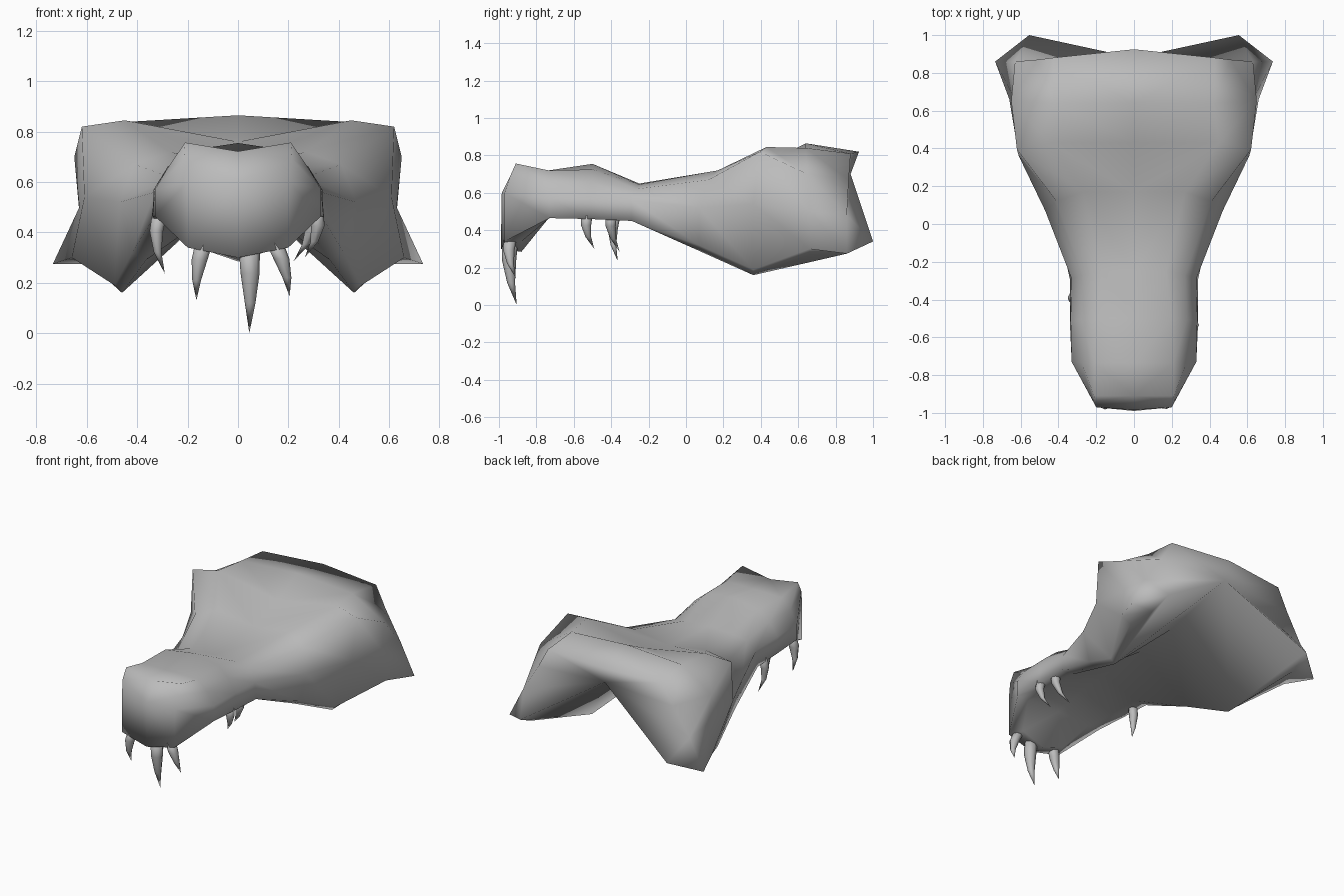
import bpy, bmesh, math
from mathutils import Vector

cube = bpy.data.objects.get("Cube")
if cube:
    bpy.data.objects.remove(cube)

bone = bpy.data.materials.new("bone_grey")
bone.use_nodes = True
bone.diffuse_color = (0.5, 0.5, 0.5, 1)
bone.node_tree.nodes["Principled BSDF"].inputs["Base Color"].default_value = (0.5, 0.5, 0.5, 1)


def finish(bm, name):
    """Turn a bmesh into a smooth bone object."""
    bmesh.ops.recalc_face_normals(bm, faces=bm.faces)
    for face in bm.faces:
        face.smooth = True
    mesh = bpy.data.meshes.new(name)
    bm.to_mesh(mesh)
    bm.free()
    mesh.materials.append(bone)
    obj = bpy.data.objects.new(name, mesh)
    bpy.context.collection.objects.link(obj)


def half_section(bm, y_top, y_side, crown, ridge, brow, side, rim, inset, palate=None):
    """Half ring from the top centre, over the brow and rim, to the palate centre."""
    points = [(0, y_top, crown),
              (ridge[0], y_top, ridge[1]),
              (brow[0], (y_top + y_side) / 2, brow[1]),
              (side[0], y_side, side[1]),
              (rim[0], y_side, rim[1]),
              (rim[0] * inset, y_side, rim[1] - 0.03 * (inset > 0.8))]
    if palate:
        points.append((0, y_side, palate))
    return [bm.verts.new(p) for p in points]


# Snout, then cranium, with each section given as (x, z) pairs
bm = bmesh.new()
snout = [
    half_section(bm, -.91, -.97, .722, (.21, .757), (.215, .69), (.2, .6), (.2, .34), .8, .285),
    half_section(bm, -.735, -.73, .72, (.21, .72), (.28, .655), (.33, .57), (.33, .465), .75, .47),
    half_section(bm, -.5, -.51, .755, (.2, .725), (.28, .66), (.335, .57), (.34, .46), .75, .52),
    half_section(bm, -.25, -.29, .65, (.17, .645), (.27, .62), (.33, .56), (.34, .45), .75, .54),
]
cranium = [
    half_section(bm, .17, .07, .68, (.27, .72), (.41, .67), (.47, .52), (.42, .32), .87, .55),
    half_section(bm, .43, .36, .76, (.45, .845), (.62, .82), (.61, .54), (.49, .19), .94, .58),
    half_section(bm, .64, .66, .865, (.42, .84), (.65, .7), (.63, .5), (.66, .3), .88),
    half_section(bm, .88, .86, .82, (.43, .81), (.51, .67), (.63, .48), (.735, .275), .78),
]
for vert in snout[0][5:]:
    vert.co.y += 0.09          # back slope of the nose tip
cranium[-1][0].co.y += 0.045   # point at the middle of the rear edge

rings = snout + cranium
for a, b in zip(rings, rings[1:]):
    for i in range(min(len(a), len(b)) - 1):
        bm.faces.new((a[i], b[i], b[i + 1], a[i + 1]))

# Blunt nose
top, ridge, brow, side, rim, inner, palate = snout[0]
nose = bm.verts.new((0, -.985, .6))
chin = bm.verts.new((0, -.99, .3))
for face in [(top, ridge, brow, side, nose), (nose, side, rim, chin),
             (chin, rim, inner, palate)]:
    bm.faces.new(face)

# Nape, rear cheek hooks and hollow behind the palate
top, ridge, brow, side, rim, inner = cranium[-1]
low, palate = cranium[1][5:]
mid = cranium[2][5]
nape = bm.verts.new((0, .88, .7))
hook = bm.verts.new((.555, 1, .34))
for face in [(top, ridge, nape), (ridge, brow, nape), (brow, side, nape),
             (side, rim, hook), (rim, inner, hook), (side, hook, nape),
             (hook, low, nape), (hook, inner, mid, low), (palate, nape, low)]:
    bm.faces.new(face)

# Mirror the half skull
bmesh.ops.recalc_face_normals(bm, faces=bm.faces)
bmesh.ops.triangulate(bm, faces=[f for f in bm.faces if len(f.verts) > 4])
bmesh.ops.mirror(bm, geom=bm.verts[:] + bm.edges[:] + bm.faces[:], axis='X', merge_dist=0.001)
finish(bm, "upper_skull")


def tooth(name, base, tip, radius):
    """Curved, tapering tooth."""
    base, tip = Vector(base), Vector(tip)
    bend = Vector((base.x * 0.08, -0.02, 0))
    bm = bmesh.new()
    loops = []
    for t, taper in ((0, 1), (.3, .9), (.65, .5)):
        centre = base.lerp(tip, t) + bend * math.sin(math.pi * t)
        loop = []
        for k in range(8):
            angle = k * math.pi / 4
            spoke = Vector((math.cos(angle), math.sin(angle), 0))
            loop.append(bm.verts.new(centre + spoke * radius * taper))
        loops.append(loop)
    point = bm.verts.new(tip)
    bm.faces.new(loops[0])
    for k in range(8):
        n = (k + 1) % 8
        for a, b in zip(loops, loops[1:]):
            bm.faces.new((a[k], a[n], b[n], b[k]))
        bm.faces.new((loops[-1][k], loops[-1][n], point))
    finish(bm, name)


# Front fangs
tooth("centre_fang", (.045, -.94, .34), (.045, -.905, 0), .042)
tooth("right_front_tooth", (-.135, -.94, .36), (-.165, -.92, .13), .035)
tooth("left_front_tooth", (.145, -.94, .36), (.205, -.91, .145), .035)

# Side teeth
tooth("right_side_tooth", (-.31, -.38, .48), (-.29, -.365, .235), .03)
tooth("left_side_tooth_front", (.31, -.53, .48), (.265, -.49, .3), .03)
tooth("left_side_tooth_back", (.3, -.4, .48), (.22, -.355, .285), .03)
